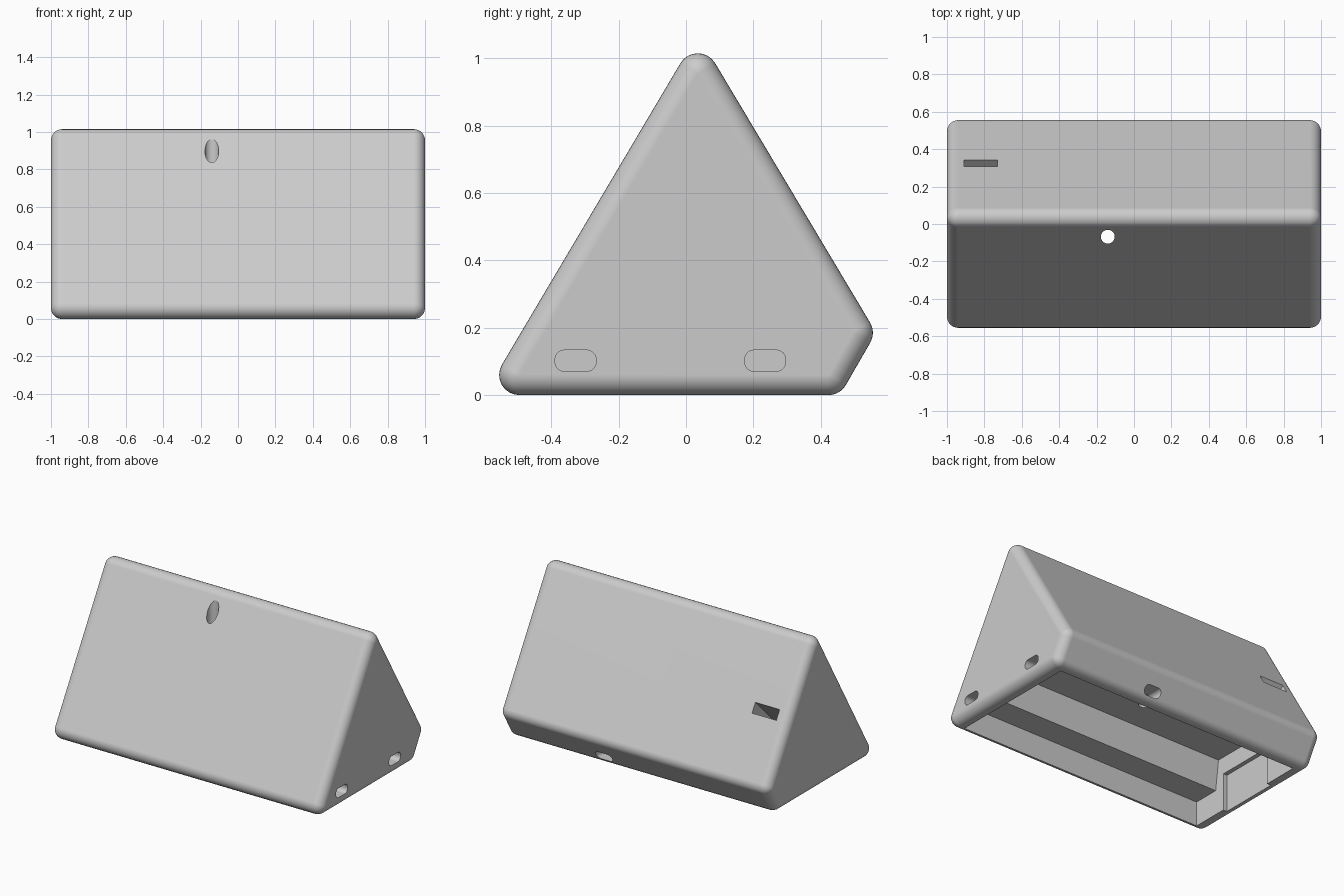
import bpy, bmesh, math
from mathutils import Matrix, Vector

old = bpy.data.objects.get("Cube")
if old:
    bpy.data.objects.remove(old, do_unlink=True)

R = 0.06          # edge rounding
STEPS = 8

grey = bpy.data.materials.new("light_grey_plastic")
grey.use_nodes = True
colour = (0.6, 0.6, 0.6, 1)
grey.diffuse_color = colour
grey.node_tree.nodes["Principled BSDF"].inputs["Base Color"].default_value = colour


def make_object(name, bm):
    bmesh.ops.recalc_face_normals(bm, faces=bm.faces)
    mesh = bpy.data.meshes.new(name)
    bm.to_mesh(mesh)
    bm.free()
    mesh.materials.append(grey)
    ob = bpy.data.objects.new(name, mesh)
    bpy.context.collection.objects.link(ob)
    return ob


def outline(centres):
    """Corner centre and outward direction for each point of a rounded profile."""
    pts = []
    n = len(centres)
    for i, c in enumerate(centres):
        c = Vector(c)
        before = c - Vector(centres[i - 1])
        after = Vector(centres[(i + 1) % n]) - c
        a0 = math.atan2(-before.x, before.y)
        a1 = math.atan2(-after.x, after.y)
        turn = (a1 - a0) % (2 * math.pi)
        for k in range(STEPS + 1):
            a = a0 + turn * k / STEPS
            pts.append((c, Vector((math.cos(a), math.sin(a)))))
    return pts


def rounded_prism(name, centres, half):
    bm = bmesh.new()
    pts = outline(centres)
    rings = []
    for side in (-1, 1):
        for k in range(STEPS + 1):
            t = k / STEPS * math.pi / 2
            if side < 0:
                t = math.pi / 2 - t
            radius = max(R * math.cos(t), 0.0005)
            x = side * (half + R * math.sin(t))
            rings.append([bm.verts.new((x, *(c + d * radius))) for c, d in pts])
    for a, b in zip(rings, rings[1:]):
        for i in range(len(a)):
            j = (i + 1) % len(a)
            bm.faces.new((a[i], a[j], b[j], b[i]))
    bm.faces.new(rings[0])
    bm.faces.new(rings[-1])
    return make_object(name, bm)


def box(x, y, z):
    bm = bmesh.new()
    size = [b - a for a, b in (x, y, z)]
    mid = [(a + b) / 2 for a, b in (x, y, z)]
    bmesh.ops.create_cube(bm, size=1, matrix=Matrix.Translation(mid) @ Matrix.Diagonal((*size, 1)))
    return make_object("cutter", bm)


def prism(points, direction):
    """Extrude a flat loop of points along a direction."""
    bm = bmesh.new()
    face = bm.faces.new([bm.verts.new(p) for p in points])
    new = bmesh.ops.extrude_face_region(bm, geom=[face], use_keep_orig=True)["geom"]
    bmesh.ops.translate(bm, vec=direction, verts=[v for v in new if isinstance(v, bmesh.types.BMVert)])
    return make_object("cutter", bm)


def port_loop(width=0.122, height=0.063, r=0.028):
    loop = []
    for i, (sx, sz) in enumerate(((1, 1), (-1, 1), (-1, -1), (1, -1))):
        for k in range(7):
            a = (i + k / 6) * math.pi / 2
            loop.append((sx * (width / 2 - r) + r * math.cos(a), sz * (height / 2 - r) + r * math.sin(a)))
    return loop


def cut(body, cutter):
    mod = body.modifiers.new("cut", 'BOOLEAN')
    mod.operation = 'DIFFERENCE'
    mod.solver = 'EXACT'
    mod.object = cutter
    cutter.hide_render = True
    bpy.context.view_layer.objects.active = body
    bpy.ops.object.modifier_apply(modifier=mod.name)
    bpy.data.objects.remove(cutter, do_unlink=True)


# Wedge-shaped housing with rounded edges
housing = rounded_prism("housing", [(-0.495, R), (0.423, R), (0.495, 0.185), (0.035, 0.955)], 1 - R)

# Stepped compartment open at the bottom, its upper part slightly tapered
INNER = 0.91
cut(housing, box((-INNER, INNER), (-0.5, 0.4), (-0.1, 0.165)))
upper = [(-INNER, y, z) for y, z in ((-0.33, 0.1), (0.235, 0.1), (0.2, 0.365), (-0.295, 0.365))]
cut(housing, prism(upper, (2 * INNER, 0, 0)))

# Shallow recess in the right end wall
cut(housing, box((-0.938, -0.88), (-0.25, 0.16), (-0.1, 0.25)))

# Two ports in the left end
for y in (-0.328, 0.235):
    cut(housing, prism([(0.85, y + u, 0.102 + v) for u, v in port_loop()], (0.3, 0, 0)))

# Port in the lower back
cut(housing, prism([(0.265 + u, 0.35, 0.057 + v) for u, v in port_loop(height=0.058)], (0, 0.3, 0)))

# Vertical round hole through the front slope
circle = [(-0.14 + 0.037 * math.cos(i * math.pi / 16), -0.068 + 0.037 * math.sin(i * math.pi / 16), 0.25)
          for i in range(32)]
cut(housing, prism(circle, (0, 0, 0.8)))

# Slanted card slot in the back slope
out = 0.08
slot = [(x, y + out, z + out) for x, y, z in
        ((-0.91, 0.306, 0.616), (-0.73, 0.306, 0.616), (-0.73, 0.341, 0.557), (-0.91, 0.341, 0.557))]
cut(housing, prism(slot, (0, -0.36, -0.36)))

# Smooth rounding with crisp flat faces
bpy.ops.object.select_all(action='DESELECT')
housing.select_set(True)
bpy.context.view_layer.objects.active = housing
bpy.ops.object.shade_smooth_by_angle(angle=math.radians(30))
weighted = housing.modifiers.new("flat_faces", 'WEIGHTED_NORMAL')
weighted.keep_sharp = True
